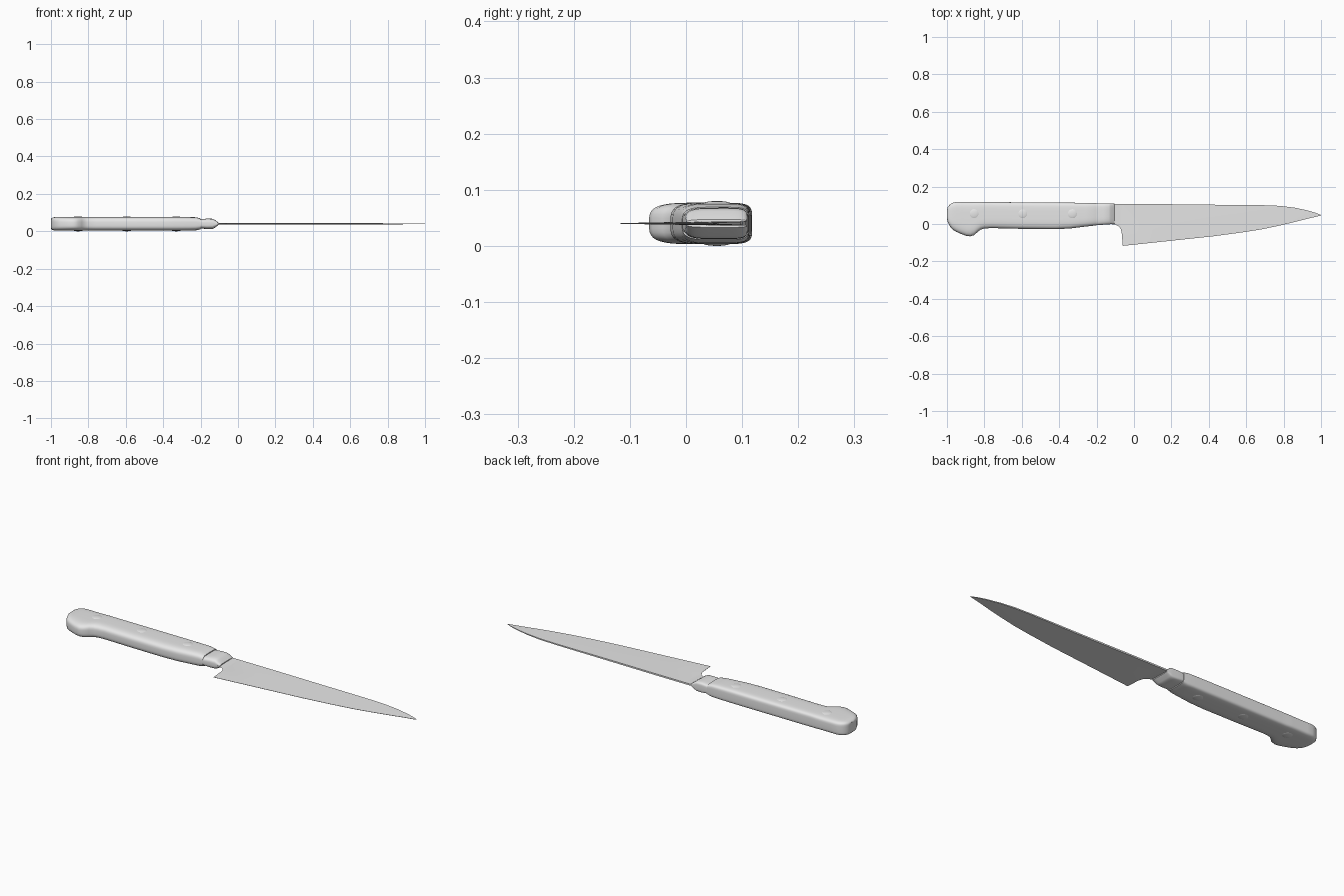
import bpy, bmesh, math

ZC = 0.04  # mid-plane of the knife


def material(name, v):
    m = bpy.data.materials.new(name)
    m.diffuse_color = (v, v, v, 1)
    return m


GREY = material("light grey", 0.8)


def finish(name, bm, angle=35):
    bmesh.ops.recalc_face_normals(bm, faces=bm.faces)
    me = bpy.data.meshes.new(name)
    bm.to_mesh(me)
    bm.free()
    ob = bpy.data.objects.new(name, me)
    bpy.context.collection.objects.link(ob)
    me.materials.append(GREY)
    bpy.ops.object.select_all(action='DESELECT')
    ob.select_set(True)
    bpy.context.view_layer.objects.active = ob
    bpy.ops.object.shade_smooth_by_angle(angle=math.radians(angle))
    return ob


def loft(name, stations, section, angle=35):
    """Skin rings along x; each station is (x, y_top, y_bottom, half_thickness)."""
    bm = bmesh.new()
    rings = [[bm.verts.new((s[0], y, ZC + z)) for y, z in section(*s[1:])] for s in stations]
    n = len(rings[0])
    for a, b in zip(rings, rings[1:]):
        for i in range(n):
            j = (i + 1) % n
            bm.faces.new((a[i], a[j], b[j], b[i]))
    bm.faces.new(rings[0])
    bm.faces.new(rings[-1])
    return finish(name, bm, angle)


def rounded(top, bottom, half, n=40):
    """Rounded section: tight corners on the spine, softer ones on the belly."""
    pts = []
    mid, h = (top + bottom) / 2, (top - bottom) / 2
    for i in range(n):
        a = 2 * math.pi * (i + 0.5) / n
        c, s = math.cos(a), math.sin(a)
        p = 2 / (5.5 if c > 0 else 3.6)
        pts.append((mid + h * math.copysign(abs(c) ** p, c),
                    half * math.copysign(abs(s) ** p, s)))
    return pts


def wedge(top, bottom, half):
    """Blade section tapering from the spine to a thin edge."""
    mid = bottom + (top - bottom) * 0.5
    e = 0.0006
    return [(top, half), (mid, half * 0.7), (bottom, e),
            (bottom, -e), (mid, -half * 0.7), (top, -half)]


# Handle with a hooked butt
loft("handle", [
    (-1.0, 0.075, 0.030, 0.026), (-0.996, 0.090, 0.010, 0.031),
    (-0.985, 0.104, -0.012, 0.035), (-0.97, 0.113, -0.030, 0.0365),
    (-0.95, 0.118, -0.042, 0.037), (-0.92, 0.118, -0.055, 0.037),
    (-0.895, 0.118, -0.064, 0.037), (-0.875, 0.118, -0.066, 0.037),
    (-0.855, 0.118, -0.060, 0.037), (-0.835, 0.118, -0.042, 0.037),
    (-0.82, 0.118, -0.030, 0.037), (-0.80, 0.117, -0.024, 0.037),
    (-0.76, 0.117, -0.022, 0.037), (-0.60, 0.116, -0.026, 0.037),
    (-0.42, 0.115, -0.028, 0.037), (-0.34, 0.114, -0.024, 0.037),
    (-0.26, 0.113, -0.014, 0.036), (-0.225, 0.112, -0.010, 0.035),
    (-0.20, 0.111, -0.007, 0.029)], rounded)

# Bolster sloping down to the blade
loft("bolster", [
    (-0.215, 0.108, -0.008, 0.024), (-0.195, 0.110, -0.006, 0.025),
    (-0.165, 0.110, -0.004, 0.028), (-0.135, 0.110, -0.002, 0.027),
    (-0.125, 0.110, -0.001, 0.022), (-0.105, 0.109, 0.0, 0.007)], rounded)

# Blade with a notch in front of the bolster and a square heel
blade = [(-0.13, 0.108, 0.0, 0.004), (-0.10, 0.108, -0.003, 0.004),
         (-0.082, 0.108, -0.012, 0.004), (-0.071, 0.108, -0.027, 0.004),
         (-0.066, 0.108, -0.045, 0.004), (-0.063, 0.108, -0.08, 0.004),
         (-0.060, 0.108, -0.117, 0.004)]
blade += [(0.10, 0.107, -0.100, 0.004), (0.25, 0.105, -0.084, 0.004),
          (0.42, 0.103, -0.066, 0.0038), (0.57, 0.102, -0.046, 0.0035),
          (0.68, 0.101, -0.029, 0.0032), (0.78, 0.097, -0.008, 0.003),
          (0.86, 0.087, 0.011, 0.0025), (0.93, 0.072, 0.029, 0.002),
          (0.97, 0.060, 0.038, 0.0015), (1.0, 0.048, 0.045, 0.0008)]
loft("blade", blade, wedge)

# Domed rivets through the handle
for k, x in enumerate((-0.855, -0.595, -0.33)):
    bm = bmesh.new()
    bmesh.ops.create_uvsphere(bm, u_segments=28, v_segments=14, radius=1)
    for v in bm.verts:
        z = v.co.z
        side = math.copysign(0.034, z) if abs(z) > 1e-4 else 0
        v.co = (x + 0.027 * v.co.x, 0.055 + 0.027 * v.co.y, ZC + side + 0.006 * z)
    finish("rivet_%d" % (k + 1), bm)
